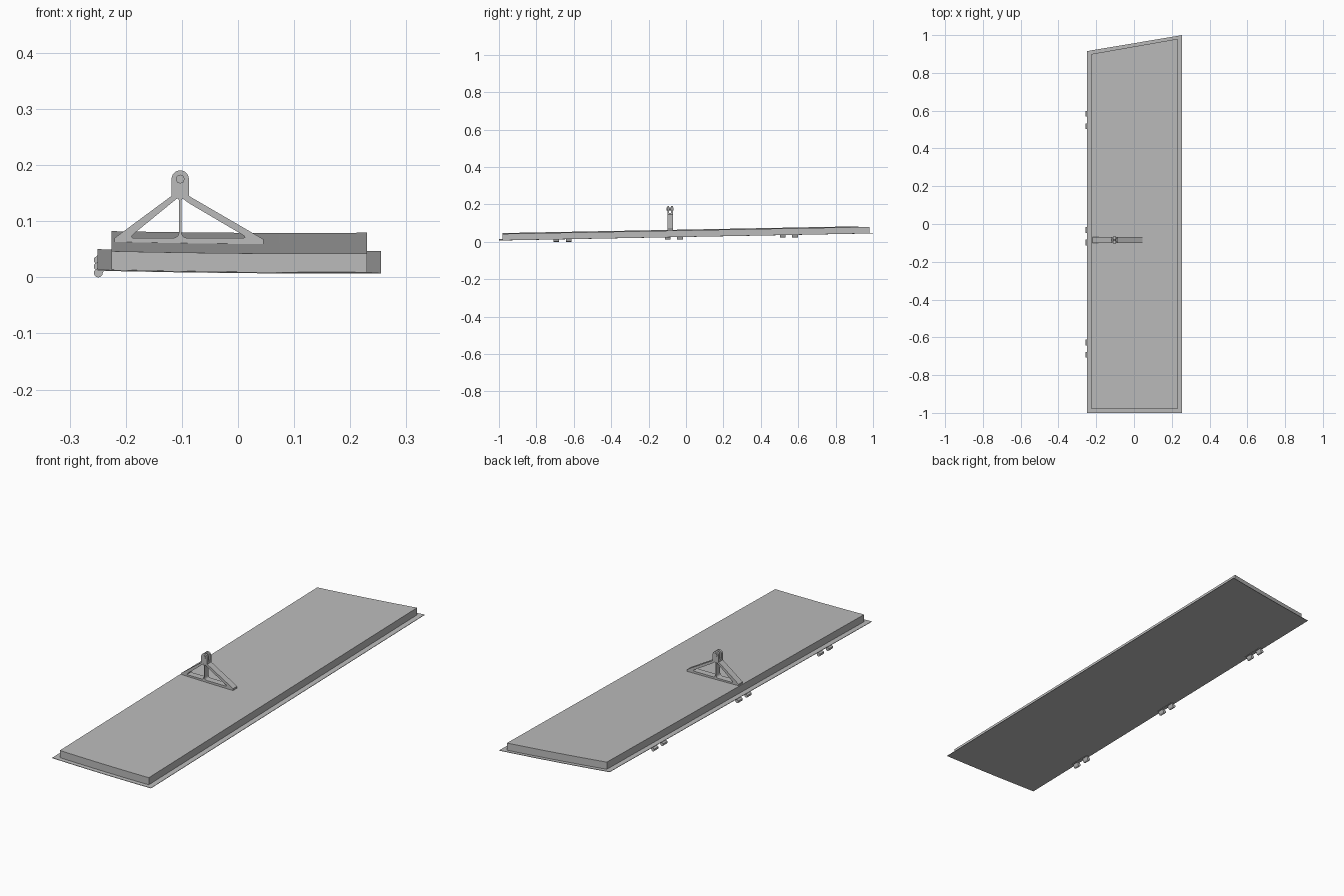
import bpy, bmesh
from math import sin, cos, pi, radians
from mathutils import Vector

cube = bpy.data.objects.get("Cube")
if cube:
    bpy.data.objects.remove(cube, do_unlink=True)

grey = bpy.data.materials.new("plain grey")
grey.use_nodes = True
grey.diffuse_color = (0.5, 0.5, 0.5, 1)
grey.node_tree.nodes["Principled BSDF"].inputs["Base Color"].default_value = (0.5, 0.5, 0.5, 1)

SLOPE = 0.019


def skin(x, y):
    """Height of the gently curved, tilted underside."""
    return 0.0075 - 0.0095 * x + 0.03 * x * x + SLOPE * (y + 1)


def finish(obj):
    obj.data.materials.clear()
    obj.data.materials.append(grey)
    bpy.ops.object.select_all(action="DESELECT")
    obj.select_set(True)
    bpy.context.view_layer.objects.active = obj
    bpy.ops.object.shade_smooth_by_angle(angle=radians(30))
    return obj


def slab(name, x0, x1, front, back0, back1, low, high, steps=10):
    """Curved sheet with a slanted back edge, between two heights above the skin."""
    bm = bmesh.new()
    rings = []
    for i in range(steps + 1):
        t = i / steps
        x, back = x0 + (x1 - x0) * t, back0 + (back1 - back0) * t
        section = ((front, low), (back, low), (back, high), (front, high))
        rings.append([bm.verts.new((x, y, skin(x, y) + h)) for y, h in section])
    for a, b in zip(rings, rings[1:]):
        for k in range(4):
            n = (k + 1) % 4
            bm.faces.new((a[k], a[n], b[n], b[k]))
    bm.faces.new(rings[0])
    bm.faces.new(rings[-1])
    bmesh.ops.recalc_face_normals(bm, faces=bm.faces)
    mesh = bpy.data.meshes.new(name)
    bm.to_mesh(mesh)
    bm.free()
    obj = bpy.data.objects.new(name, mesh)
    bpy.context.collection.objects.link(obj)
    return finish(obj)


def plate(name, outlines, y, depth, z=0, tilt=0):
    """Upright plate from x-z outlines; outlines after the first are holes."""
    curve = bpy.data.curves.new(name, "CURVE")
    curve.dimensions = "2D"
    curve.fill_mode = "BOTH"
    curve.extrude = depth / 2
    for pts in outlines:
        spline = curve.splines.new("POLY")
        spline.points.add(len(pts) - 1)
        for p, (px, pz) in zip(spline.points, pts):
            p.co = (px, pz, 0, 1)
        spline.use_cyclic_u = True
    temp = bpy.data.objects.new(name + "_curve", curve)
    bpy.context.collection.objects.link(temp)
    graph = bpy.context.evaluated_depsgraph_get()
    mesh = bpy.data.meshes.new_from_object(temp.evaluated_get(graph))
    bpy.data.objects.remove(temp, do_unlink=True)
    bm = bmesh.new()
    bm.from_mesh(mesh)
    bmesh.ops.remove_doubles(bm, verts=bm.verts, dist=1e-5)
    bmesh.ops.recalc_face_normals(bm, faces=bm.faces)
    bm.to_mesh(mesh)
    bm.free()
    obj = bpy.data.objects.new(name, mesh)
    obj.location = (0, y, z)
    obj.rotation_euler = (pi / 2 + tilt, 0, 0)
    bpy.context.collection.objects.link(obj)
    return finish(obj)


def arc(cx, cz, r, start, end, steps):
    angles = [radians(start + (end - start) * i / steps) for i in range(steps + 1)]
    return [(cx + r * cos(a), cz + r * sin(a)) for a in angles]


def rounded(corners, r):
    """Round every corner of a polygon with a short curve."""
    out = []
    for i, c in enumerate(corners):
        c = Vector(c)
        before, after = Vector(corners[i - 1]) - c, Vector(corners[(i + 1) % len(corners)]) - c
        p = c + before.normalized() * min(r, before.length * 0.45)
        q = c + after.normalized() * min(r, after.length * 0.45)
        for t in (0, 0.25, 0.5, 0.75, 1):
            out.append(tuple(p * (1 - t) ** 2 + c * 2 * t * (1 - t) + q * t * t))
    return out


# Door skin and raised inner panel
slab("outer_skin", -0.25, 0.255, -1, 0.915, 1, 0, 0.002)
slab("inner_panel", -0.225, 0.23, -0.98, 0.9, 0.98, 0.002, 0.035)

# Triangular bracket with two windows and a thin centre post
BY, LX, LZ, LR = -0.085, -0.103, 0.175, 0.0155
frame = [(-0.22, 0.062), (0.045, 0.059), (0.045, 0.068), (LX + LR, 0.145),
         (LX + LR, 0.155), (LX - LR, 0.155), (LX - LR, 0.145), (-0.22, 0.07)]
left_window = [(-0.195, 0.07), (-0.105, 0.07), (-0.105, 0.143), (-0.113, 0.137)]
right_window = [(-0.101, 0.07), (0.018, 0.07), (-0.091, 0.134), (-0.101, 0.143)]
plate("bracket_frame", [frame, rounded(left_window, 0.012), rounded(right_window, 0.012)],
      BY, 0.03)

# Forked lug and its cross pin
ear = [(LX - LR, 0.154), (LX + LR, 0.154)] + arc(LX, LZ, LR, 0, 180, 12)
for side, label in ((-1, "front"), (1, "back")):
    plate(label + "_lug", [ear], BY + side * 0.0105, 0.009)
plate("lug_pin", [arc(LX, LZ, 0.008, 0, 315, 7)], BY, 0.036)

# Three hinges, each a pair of knuckles on a thin mounting strip
for label, y in (("front", -0.66), ("middle", -0.065), ("back", 0.55)):
    base = skin(-0.25, y)
    knuckle = arc(-0.249, -0.0103, 0.008, 150, 360, 10) + [(-0.236, 0), (-0.247, 0)]
    for side, end in ((-1, "a"), (1, "b")):
        plate(f"{label}_hinge_knuckle_{end}", [knuckle], y + side * 0.033, 0.03, base)
    strip = [(-0.247, -0.002), (-0.232, -0.002), (-0.232, 0.0005), (-0.247, 0.0005)]
    plate(label + "_hinge_strip", [strip], y, 0.1, base, SLOPE)
